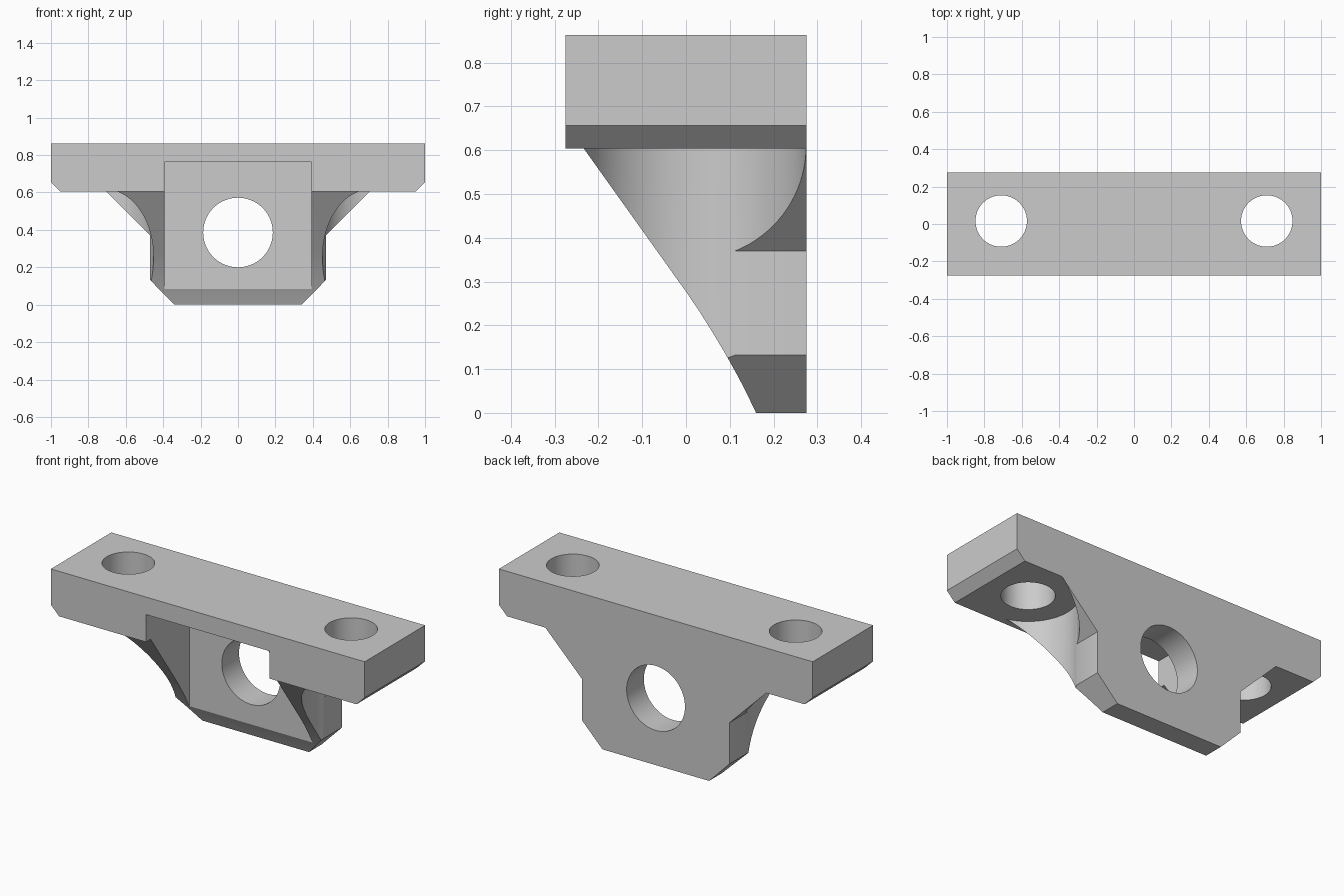
import bpy, bmesh, math
from mathutils import Vector

cube = bpy.data.objects.get("Cube")
if cube:
    bpy.data.objects.remove(cube, do_unlink=True)

grey = bpy.data.materials.new("plain grey")
grey.use_nodes = True
grey.diffuse_color = (0.6, 0.6, 0.6, 1)
grey.node_tree.nodes["Principled BSDF"].inputs["Base Color"].default_value = (0.6, 0.6, 0.6, 1)


def prism(name, points, sweep):
    """Sweep a closed outline of 3D points along a vector."""
    bm = bmesh.new()
    face = bm.faces.new([bm.verts.new(p) for p in points])
    new = bmesh.ops.extrude_face_region(bm, geom=[face])["geom"]
    verts = [g for g in new if isinstance(g, bmesh.types.BMVert)]
    bmesh.ops.translate(bm, verts=verts, vec=Vector(sweep))
    bmesh.ops.recalc_face_normals(bm, faces=bm.faces)
    mesh = bpy.data.meshes.new(name)
    bm.to_mesh(mesh)
    bm.free()
    mesh.materials.append(grey)
    obj = bpy.data.objects.new(name, mesh)
    bpy.context.collection.objects.link(obj)
    return obj


def circle(radius, place, sides=96):
    angles = [2 * math.pi * i / sides for i in range(sides)]
    return [place(radius * math.cos(a), radius * math.sin(a)) for a in angles]


def combine(target, tool, operation="DIFFERENCE"):
    """Apply a boolean and discard the tool."""
    mod = target.modifiers.new(operation.title(), "BOOLEAN")
    mod.operation, mod.solver, mod.object = operation, "EXACT", tool
    bpy.context.view_layer.objects.active = target
    bpy.ops.object.modifier_apply(modifier=mod.name)
    bpy.data.objects.remove(tool, do_unlink=True)


def front_prism(name, half, y0, y1):
    """Sweep an outline, given as its right-hand half, from y0 to y1."""
    pts = half + [(-x, z) for x, z in reversed(half)]
    return prism(name, [(x, y0, z) for x, z in pts], (0, y1 - y0, 0))


DEPTH, TOP, SHELF = 0.275, 0.863, 0.604
HOLE_X, HOLE_Y = 0.71, 0.016

# Hanging lug with chamfered lower corners
lug = front_prism("mounting_bracket",
                  [(0.34, 0), (0.47, 0.132), (0.47, 0.37), (0.704, SHELF)], -DEPTH, DEPTH)

# Sloping front of the lug, straight above and curving steeper below
slope = [(-0.31, 0.711), (0, 0.277), (0.03, 0.233), (0.06, 0.185), (0.08, 0.152),
         (0.099, 0.119), (0.12, 0.081), (0.14, 0.042), (0.16, 0), (0.185, -0.055)]
outline = slope + [(-0.5, -0.055), (-0.5, 0.711)]
combine(lug, prism("slope_cutter", [(-1.2, y, z) for y, z in outline], (2.4, 0, 0)))

# Round clearance below each screw hole
for side in (-1, 1):
    ring = circle(0.2585, lambda a, b: (side * HOLE_X + a, HOLE_Y + b, -0.1))
    combine(lug, prism("clearance_cutter", ring, (0, 0, 1)))

# Top bar with chamfered lower ends
bar = front_prism("top_bar", [(0.948, SHELF), (1, 0.656), (1, TOP)], -DEPTH, DEPTH)
combine(lug, bar, "UNION")

# Front slot that leaves only the back wall
slot = front_prism("slot_cutter", [(0.393, -0.1), (0.393, 0.762)], -0.5, 0.118)
combine(lug, slot)

# Screw holes through the bar, and a large hole through the wall
for side in (-1, 1):
    ring = circle(0.1375, lambda a, b: (side * HOLE_X + a, HOLE_Y + b, 0.4))
    combine(lug, prism("screw_cutter", ring, (0, 0, 0.8)))
ring = circle(0.186, lambda a, b: (a, -0.4, 0.386 + b))
combine(lug, prism("wall_cutter", ring, (0, 0.9, 0)))

# Smooth round surfaces, sharp edges elsewhere
bpy.ops.object.select_all(action="DESELECT")
lug.select_set(True)
bpy.context.view_layer.objects.active = lug
bpy.ops.object.shade_smooth_by_angle(angle=math.radians(25))
